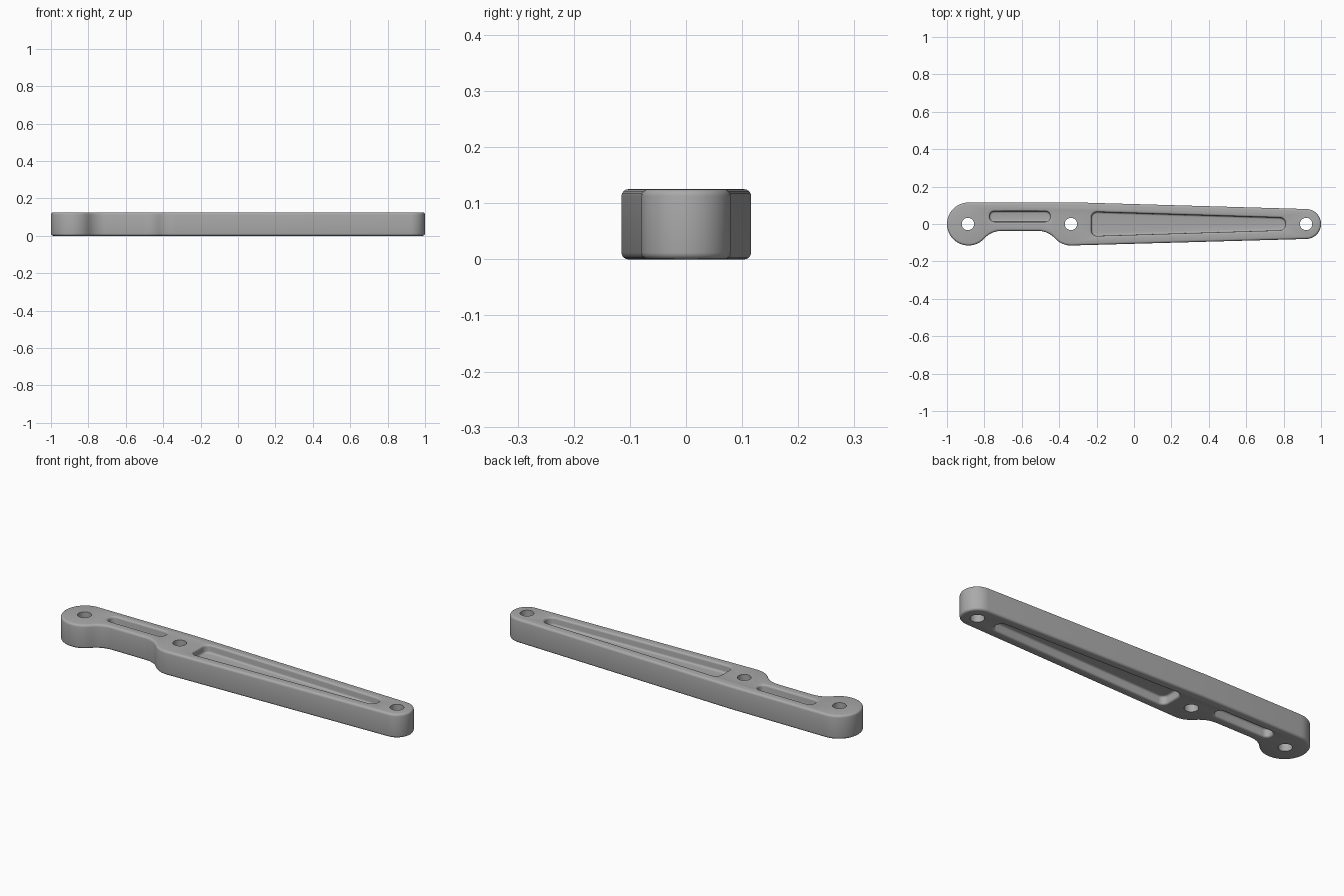
import bpy, bmesh, math
from mathutils import Vector

if "Cube" in bpy.data.objects:
    bpy.data.objects.remove(bpy.data.objects["Cube"])

H = 0.125          # plate thickness
DEPTH = 0.042      # pocket depth on each face
ROUND = 0.012      # edge rounding

metal = bpy.data.materials.new("grey_metal")
metal.diffuse_color = (0.40, 0.40, 0.40, 1)
metal.use_nodes = True
metal.node_tree.nodes["Principled BSDF"].inputs["Base Color"].default_value = metal.diffuse_color


def arc(cx, cy, r, a0, a1, n):
    return [Vector((cx + r * math.cos(math.radians(a0 + (a1 - a0) * i / n)),
                    cy + r * math.sin(math.radians(a0 + (a1 - a0) * i / n))))
            for i in range(n + 1)]


def offset(loop, d):
    """Move a counter-clockwise outline outwards by d."""
    out = []
    for i, p in enumerate(loop):
        a = (p - loop[i - 1]).normalized()
        b = (loop[(i + 1) % len(loop)] - p).normalized()
        n = Vector((a.y + b.y, -a.x - b.x)).normalized()
        out.append(p + n * d / max(0.5, n.dot(Vector((a.y, -a.x)))))
    return out


def solid(name, loop, rings):
    """Skin a stack of (offset, z) copies of an outline and cap both ends."""
    bm = bmesh.new()
    stack = [[bm.verts.new((p.x, p.y, z)) for p in offset(loop, d)] for d, z in rings]
    n = len(loop)
    for lo, hi in zip(stack, stack[1:]):
        for i in range(n):
            j = (i + 1) % n
            bm.faces.new((lo[i], lo[j], hi[j], hi[i]))
    bm.faces.new(stack[0][::-1])
    bm.faces.new(stack[-1])
    bmesh.ops.recalc_face_normals(bm, faces=bm.faces)
    me = bpy.data.meshes.new(name)
    bm.to_mesh(me)
    bm.free()
    ob = bpy.data.objects.new(name, me)
    bpy.context.collection.objects.link(ob)
    me.materials.append(metal)
    return ob


def quarter(d0, z0, dd, dz, n=4):
    """Quarter-round steps from (d0, z0), leaving along z."""
    return [(d0 + dd * (1 - math.cos(t)), z0 + dz * math.sin(t))
            for t in (i * math.pi / 2 / n for i in range(n + 1))]


# Arm outline: tapered bar, large round end and scooped neck
outline = (arc(0.92, 0, 0.08, -88, 88, 20)
           + [Vector((-0.33, 0.116))]
           + arc(-0.885, 0, 0.115, 90, 318.1, 30)
           + arc(-0.71, -0.157, 0.12, 138.1, 90, 8)[1:]
           + arc(-0.512, -0.157, 0.12, 90, 41.9, 8)
           + arc(-0.337, 0, 0.115, 221.9, 271.6, 10)[1:])
top_round = quarter(0, H - ROUND, -ROUND, ROUND)
bottom_round = [(d, H - z) for d, z in reversed(top_round)]
arm = solid("lever_arm", outline, bottom_round + top_round)


def slot(x0, x1, yc, h0, h1, r):
    """Rounded outline tapering from half height h0 to h1."""
    return (arc(x1 - r, yc + h1 - r, r, 0, 88, 8)
            + arc(x0 + r, yc + h0 - r, r, 92, 180, 8)
            + arc(x0 + r, yc - h0 + r, r, 180, 268, 8)
            + arc(x1 - r, yc - h1 + r, r, 272, 360, 8))


# Pocket cutters: rounded floor, flared rim, one for each face
cutters = []
f = 0.010
floor = list(reversed(quarter(0, H - DEPTH + f, -f, -f)))
rim = quarter(0, H - f, f, f)
profile = floor + rim + [(f, H + 0.05)]
slots = {"small_pocket": slot(-0.772, -0.448, 0.040, 0.028, 0.028, 0.026),
         "long_pocket": slot(-0.228, 0.81, 0, 0.064, 0.034, 0.031)}
for name, loop in slots.items():
    cutters.append(solid(name + "_top_cutter", loop, profile))
    cutters.append(solid(name + "_bottom_cutter", loop, [(d, H - z) for d, z in profile]))

# Three through holes
for name, x in (("left", -0.888), ("middle", -0.337), ("right", 0.92)):
    cutters.append(solid(name + "_hole_cutter", arc(x, 0, 0.033, 0, 360, 32)[:-1],
                         [(0, -0.05), (0, H + 0.05)]))

for c in cutters:
    m = arm.modifiers.new(c.name, 'BOOLEAN')
    m.operation = 'DIFFERENCE'
    m.solver = 'EXACT'
    m.object = c

# Apply the cuts, then remove the cutters
bpy.context.view_layer.objects.active = arm
arm.select_set(True)
for m in list(arm.modifiers):
    bpy.ops.object.modifier_apply(modifier=m.name)
for c in cutters:
    bpy.data.objects.remove(c)
bpy.ops.object.shade_smooth_by_angle(angle=math.radians(30))
